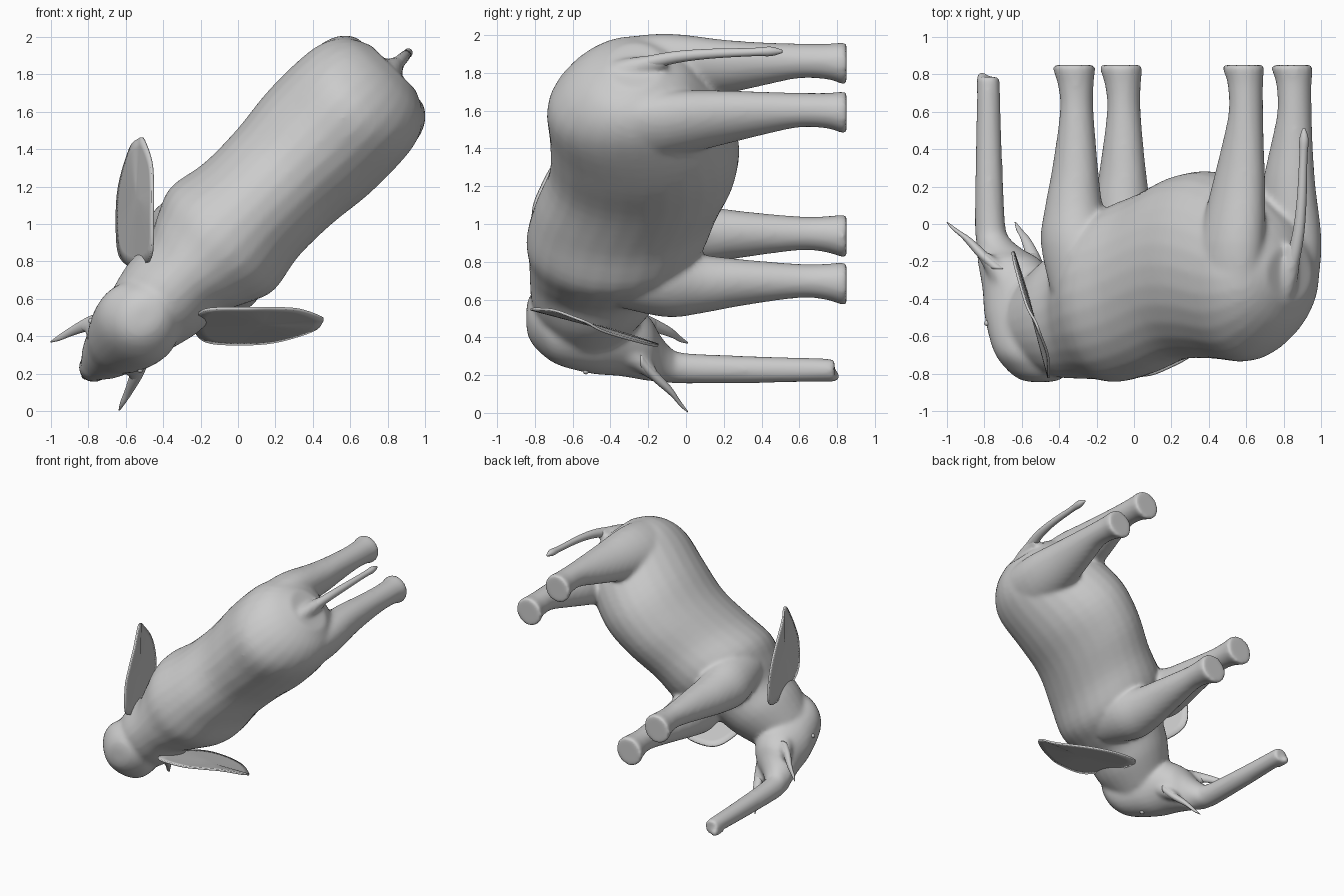
import bpy, bmesh, math
from mathutils import Vector, Matrix

if "Cube" in bpy.data.objects:
    bpy.data.objects.remove(bpy.data.objects["Cube"])

# Animal space: X = head to rump, Y = sideways, Z = up; turned so legs point to +y
S = math.sqrt(0.5)
FRAME = Matrix(((S, -S, 0, 0), (0, 0, -1, 0), (S, S, 0, 1.005), (0, 0, 0, 1)))
N = 28


def spline(rows, steps, closed=False):
    """Catmull-Rom interpolation of equal-length rows."""
    n, out = len(rows), []
    pick = (lambda i: rows[i % n]) if closed else (lambda i: rows[min(max(i, 0), n - 1)])
    for i in range(n if closed else n - 1):
        a, b, c, d = (pick(i + k) for k in (-1, 0, 1, 2))
        for s in range(steps):
            t = s / steps
            out.append([0.5 * (2 * q + (r - p) * t + (2 * p - 5 * q + 4 * r - e) * t * t
                               + (3 * q - p - 3 * r + e) * t ** 3)
                        for p, q, r, e in zip(a, b, c, d)])
    if not closed:
        out.append(list(rows[-1]))
    return out


def loft(bm, rings):
    """Skin a list of rings and cap both ends."""
    vs = [[bm.verts.new(p) for p in r] for r in rings]
    for a, b in zip(vs, vs[1:]):
        for i in range(len(a)):
            j = (i + 1) % len(a)
            bm.faces.new((a[i], a[j], b[j], b[i]))
    bm.faces.new(vs[0][::-1])
    bm.faces.new(vs[-1])


def column(bm, rows, side=1, steps=4):
    """Rows of (height, along, sideways, radius along, radius sideways)."""
    loft(bm, [[(u + ru * math.cos(k * math.tau / N), side * (l + rl * math.sin(k * math.tau / N)), w)
               for k in range(N)] for w, u, l, ru, rl in spline(rows, steps)])


def finish(name, bm):
    bmesh.ops.recalc_face_normals(bm, faces=bm.faces)
    for f in bm.faces:
        f.smooth = True
    bm.transform(FRAME)
    me = bpy.data.meshes.new(name)
    bm.to_mesh(me)
    bm.free()
    ob = bpy.data.objects.new(name, me)
    bpy.context.collection.objects.link(ob)
    return ob


# Body: torso, head with trunk and four legs, fused by a voxel remesh
bm = bmesh.new()
torso = [(-.74, .78, .27, .22), (-.57, .82, .16, .262), (-.41, .828, .08, .268),
         (-.28, .832, .0, .33), (-.12, .845, -.1, .39), (.1, .80, -.17, .355),
         (.35, .725, -.26, .358), (.6, .72, -.28, .385), (.85, .735, -.2, .385),
         (1.0, .665, -.1, .36), (1.11, .55, .0, .29), (1.175, .42, .12, .17)]
rings = []
for u, top, bot, hw in spline(torso, 4):
    c, h = (top + bot) / 2, (top - bot) / 2
    rings.append([(u, hw * math.cos(k * math.tau / N), c + h * math.sin(k * math.tau / N))
                  for k in range(N)])
loft(bm, rings)

head = [(.845, -.71, 0, .05, .05), (.83, -.71, 0, .12, .1), (.78, -.72, 0, .175, .165),
        (.68, -.75, 0, .21, .23), (.5, -.81, 0, .23, .22), (.35, -.855, 0, .225, .185),
        (.2, -.94, 0, .19, .15), (.14, -1.01, 0, .145, .105), (.08, -1.065, 0, .098, .088),
        (0, -1.088, 0, .082, .08), (-.4, -1.098, 0, .07, .07), (-.76, -1.1, 0, .06, .06),
        (-.785, -1.1, 0, .052, .05)]
column(bm, head)
# Trunk finger
column(bm, [(-.7, -1.145, 0, .03, .035), (-.79, -1.15, 0, .028, .03), (-.815, -1.145, 0, .015, .02)])
# Tail root
column(bm, [(.6, 1.0, 0, .07, .08), (.35, 1.125, 0, .075, .065), (.1, 1.215, 0, .045, .035)])

front_leg = [(.35, -.2, .22, .17, .13), (.1, -.25, .2, .195, .165), (-.1, -.27, .185, .16, .145),
             (-.3, -.265, .18, .13, .115), (-.6, -.255, .178, .09, .09),
             (-.74, -.262, .178, .096, .095), (-.83, -.275, .178, .115, .112),
             (-.85, -.275, .178, .11, .108)]
back_leg = [(.35, .89, .22, .24, .14), (.1, .95, .215, .205, .15), (-.2, .98, .19, .16, .125),
            (-.4, 1.005, .185, .125, .105), (-.6, 1.03, .184, .092, .092),
            (-.75, 1.025, .184, .095, .095), (-.83, 1.012, .184, .112, .11),
            (-.85, 1.012, .184, .106, .105)]
tusk_sheath = [(.36, -.84, .1, .09, .07), (.24, -.9, .14, .07, .055), (.15, -.965, .19, .042, .036)]
for side in (1, -1):
    column(bm, front_leg, side)
    column(bm, back_leg, side)
    column(bm, tusk_sheath, side)
body = finish("body", bm)
rm = body.modifiers.new("fuse", 'REMESH')
rm.mode = 'VOXEL'
rm.voxel_size = 0.016
rm.use_smooth_shade = True
sm = body.modifiers.new("soften", 'SMOOTH')
sm.factor = 0.5
sm.iterations = 8

# Tail
bm = bmesh.new()
column(bm, [(.45, 1.05, 0, .05, .04), (.3, 1.15, 0, .05, .04), (.1, 1.23, 0, .036, .032),
            (-.1, 1.265, 0, .027, .027), (-.35, 1.28, 0, .022, .022),
            (-.45, 1.285, 0, .026, .024), (-.51, 1.285, 0, .008, .008)])
finish("tail", bm)

# Ears, tusks and eyes on both sides
ear = [(-.46, .20, .78), (-.29, .355, .815), (-.18, .464, .765), (-.095, .562, .69),
       (-.042, .672, .58), (-.055, .692, .52), (-.124, .69, .43), (-.308, .59, .225),
       (-.458, .458, .15), (-.569, .325, .185), (-.56, .23, .42)]
tusk = [(.24, -.88, .14, .05, .05), (.17, -.95, .185, .04, .035),
        (.08, -1.04, .22, .029, .022), (.03, -1.11, .242, .018, .014), (-.01, -1.155, .258, .004, .004)]
for side, tag in ((1, "left"), (-1, "right")):
    bm = bmesh.new()
    edge = [Vector((p[0], side * p[1], p[2])) for p in spline(ear, 5, True)]
    mid = sum(edge, Vector()) / len(edge)
    hub = bm.verts.new(mid)
    loops = [[bm.verts.new(mid.lerp(p, t)) for p in edge] for t in (.3, .6, .85, 1)]
    for i in range(len(edge)):
        j = (i + 1) % len(edge)
        bm.faces.new((hub, loops[0][i], loops[0][j]))
        for a, b in zip(loops, loops[1:]):
            bm.faces.new((a[i], b[i], b[j], a[j]))
    ob = finish("ear_" + tag, bm)
    so = ob.modifiers.new("thickness", 'SOLIDIFY')
    so.thickness = 0.014
    so.offset = 0

    bm = bmesh.new()
    column(bm, tusk, side)
    finish("tusk_" + tag, bm)

    bm = bmesh.new()
    bmesh.ops.create_uvsphere(bm, u_segments=16, v_segments=10, radius=.016,
                              matrix=Matrix.Translation((-.925, side * .185, .53)))
    finish("eye_" + tag, bm)
